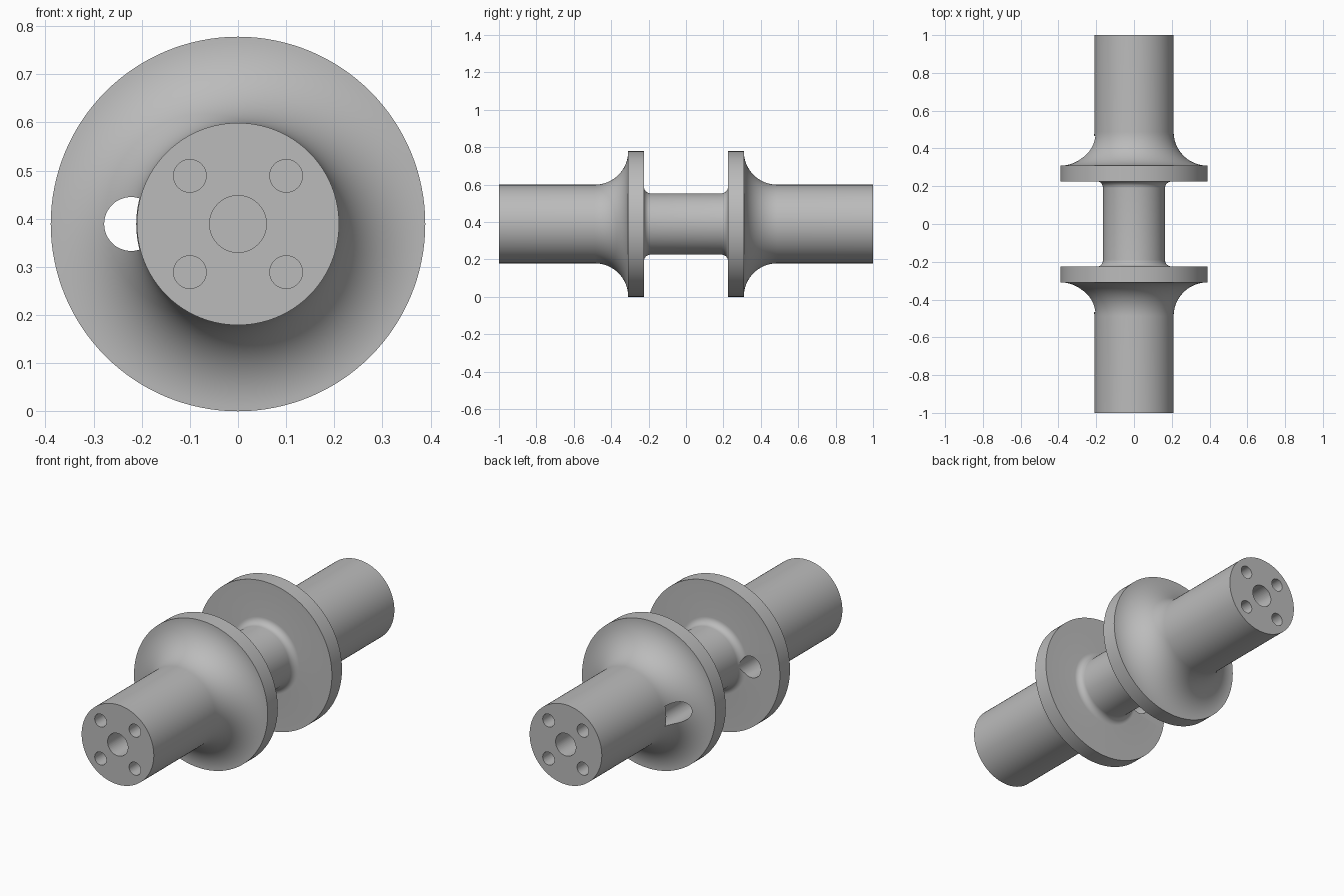
import bpy, bmesh, math
from mathutils import Matrix, Vector

cube = bpy.data.objects.get("Cube")
if cube:
    bpy.data.objects.remove(cube, do_unlink=True)

FLANGE_R, SHAFT_R, NECK_R = 0.389, 0.21, 0.164
INNER_Y, OUTER_Y, END_Y = 0.225, 0.309, 1.0
AXIS_Z = FLANGE_R

steel = bpy.data.materials.new("plain grey")
steel.use_nodes = True
GREY = (0.5, 0.5, 0.5, 1)
steel.diffuse_color = GREY
steel.node_tree.nodes["Principled BSDF"].inputs["Base Color"].default_value = GREY


def add_object(name, bm):
    mesh = bpy.data.meshes.new(name)
    bm.to_mesh(mesh)
    bm.free()
    mesh.materials.append(steel)
    obj = bpy.data.objects.new(name, mesh)
    bpy.context.collection.objects.link(obj)
    return obj


def arc(cy, cr, ry, rr, start, end, steps):
    """Quarter ellipse in the (y, radius) half plane."""
    angles = [math.radians(start + (end - start) * i / steps) for i in range(steps + 1)]
    return [(cy + ry * math.cos(a), cr + rr * math.sin(a)) for a in angles]


def lathe(name, profile, segments=128):
    """Revolve (y, radius) points about the lengthwise axis."""
    bm = bmesh.new()
    verts = [bm.verts.new((r, y, AXIS_Z)) for y, r in profile]
    edges = [bm.edges.new(pair) for pair in zip(verts, verts[1:])]
    bmesh.ops.spin(bm, geom=verts + edges, cent=(0, 0, AXIS_Z), axis=(0, 1, 0),
                   angle=math.tau, steps=segments, use_merge=True)
    bmesh.ops.remove_doubles(bm, verts=bm.verts, dist=1e-5)
    bmesh.ops.recalc_face_normals(bm, faces=bm.faces)
    return add_object(name, bm)


def drill(bm, x, z, radius, y0, y1):
    """Add a lengthwise cylinder to the cutter mesh."""
    place = Matrix.Translation(Vector((x, (y0 + y1) / 2, AXIS_Z + z)))
    bmesh.ops.create_cone(bm, cap_ends=True, segments=48, radius1=radius, radius2=radius,
                          depth=y1 - y0, matrix=place @ Matrix.Rotation(math.pi / 2, 4, "X"))


# Half profile: neck, small fillet, flange, large fillet, end shaft
sweep = FLANGE_R - SHAFT_R
small = 0.035
half = arc(INNER_Y - small, NECK_R + small, small, small, -90, 0, 8)
half += [(INNER_Y, FLANGE_R)]
half += arc(OUTER_Y + sweep, FLANGE_R, sweep, sweep, 180, 270, 24)
half += [(END_Y, SHAFT_R), (END_Y, 0)]
spool = lathe("flanged_spool", [(-y, r) for y, r in reversed(half)] + half)

# Blind holes in both ends, and the offset bore through both flanges
bm = bmesh.new()
for y0, y1 in ((-1.1, -0.7), (0.7, 1.1)):
    drill(bm, 0, 0, 0.059, y0, y1)
    for x in (-0.1, 0.1):
        for z in (-0.1, 0.1):
            drill(bm, x, z, 0.034, y0, y1)
drill(bm, -0.222, 0, 0.056, -0.466, 0.466)
cutter = add_object("hole_cutter", bm)
cutter.hide_render = True
cutter.hide_set(True)

cut = spool.modifiers.new("holes", "BOOLEAN")
cut.operation = "DIFFERENCE"
cut.solver = "EXACT"
cut.object = cutter
bpy.ops.object.select_all(action="DESELECT")
bpy.context.view_layer.objects.active = spool
spool.select_set(True)
bpy.ops.object.modifier_apply(modifier=cut.name)
bpy.data.objects.remove(cutter, do_unlink=True)
bpy.ops.object.shade_smooth_by_angle(angle=math.radians(30))
